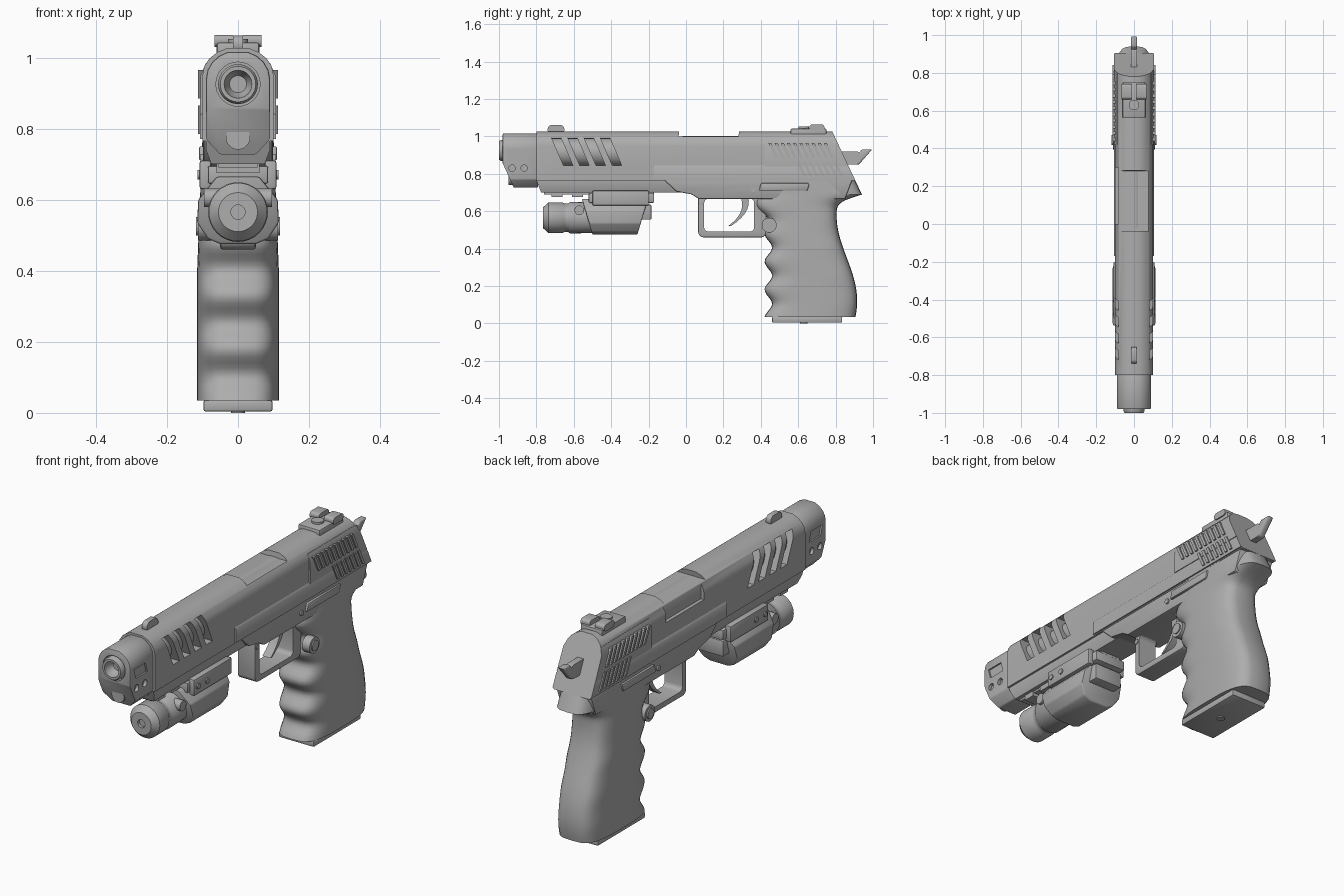
import bpy
import bmesh
from math import sin, cos, pi, copysign, radians

if "Cube" in bpy.data.objects:
    bpy.data.objects.remove(bpy.data.objects["Cube"])

SIDES = (-1, 1)
BORE_HEIGHT = .925
LAMP_HEIGHT = .565
SOFT = .006

grey = bpy.data.materials.new("gunmetal_grey")
grey.use_nodes = True
grey.diffuse_color = (.42, .42, .42, 1)
shader = grey.node_tree.nodes["Principled BSDF"]
shader.inputs["Base Color"].default_value = grey.diffuse_color


def activate(part):
    bpy.ops.object.select_all(action="DESELECT")
    part.select_set(True)
    bpy.context.view_layer.objects.active = part


def shade(part):
    activate(part)
    bpy.ops.object.shade_smooth_by_angle(angle=radians(40))


def skin(name, rings, bevel=0):
    """Skin a stack of equal-length rings and cap both ends."""
    bm = bmesh.new()
    loops = [[bm.verts.new(point) for point in ring] for ring in rings]
    for lower, upper in zip(loops, loops[1:]):
        for i in range(len(lower)):
            bm.faces.new((lower[i - 1], lower[i], upper[i], upper[i - 1]))
    bm.faces.new(loops[0])
    bm.faces.new(loops[-1])
    bmesh.ops.recalc_face_normals(bm, faces=bm.faces)
    mesh = bpy.data.meshes.new(name)
    bm.to_mesh(mesh)
    bm.free()
    mesh.materials.append(grey)
    part = bpy.data.objects.new(name, mesh)
    bpy.context.collection.objects.link(part)
    activate(part)
    if bevel:
        modifier = part.modifiers.new("bevel", "BEVEL")
        modifier.width = bevel
        modifier.segments = 2
        bpy.ops.object.modifier_apply(modifier=modifier.name)
    shade(part)
    return part


def cut(target, *cutters):
    for cutter in cutters:
        activate(target)
        modifier = target.modifiers.new("cut", "BOOLEAN")
        modifier.object = cutter
        modifier.solver = "EXACT"
        bpy.ops.object.modifier_apply(modifier=modifier.name)
        bpy.data.objects.remove(cutter)
    shade(target)


def side(name, outline, inner, outer, bevel=0):
    """Side outline (y, z) extruded between two x positions."""
    return skin(name, [[(x, y, z) for y, z in outline] for x in (inner, outer)], bevel)


def wide(name, outline, half, bevel=0):
    return side(name, outline, -half, half, bevel)


def slab(front, back, foot, top, lean=0):
    """Parallelogram outline whose foot is shifted by lean."""
    return [(front, top), (back, top), (back + lean, foot), (front + lean, foot)]


def rounded(front, back, foot, top, radius):
    """Rectangle outline with round corners."""
    outline = []
    for k in range(24):
        a = 2 * pi * (k + .5) / 24
        y = back - radius if cos(a) > 0 else front + radius
        z = top - radius if sin(a) > 0 else foot + radius
        outline.append((y + radius * cos(a), z + radius * sin(a)))
    return outline


def disc(y, z, radius):
    return rounded(y - radius, y + radius, z - radius, z + radius, radius)


def dome(half, top, foot):
    """Right half of a round-topped cross-section."""
    arc = [pi / 10 * k for k in range(1, 6)]
    return [(half * sin(a), top - .08 * (1 - cos(a))) for a in arc] + [(half, foot)]


def section(name, half, front, back, bevel=0):
    """Mirrored cross-section (x, z) swept between two end rules."""
    outline = half + [(-x, z) for x, z in reversed(half)]
    return skin(name, [[(x, end(z), z) for x, z in outline] for end in (front, back)], bevel)


def turned(name, stations, height):
    """Lathe along y from (y, radius) stations."""
    turn = [pi * k / 16 for k in range(32)]
    return skin(name, [[(r * cos(a), y, height + r * sin(a)) for a in turn]
                       for y, r in stations])


def button(name, y, radius, foot, top):
    """Upright round button."""
    return skin(name, [[(v, u, z) for u, v in disc(y, 0, radius)] for z in (foot, top)])


def at(y):
    return lambda z: y


def rear(z):
    """Sloping back of the slide and frame."""
    return .785 + (1.02 - z) * .47


# Slide with vents and ejection port
slide = section("slide", dome(.1, 1.03, .765), at(-.8), rear)
for k in range(4):
    start = -.72 + k * .087
    cut(slide, wide("vent_cutter", slab(start, start + .05, .845, .995, .065), .2))
cut(slide,
    wide("port_cutter", slab(-.01, .31, 1, 1.2, -.03), .2),
    side("side_port_cutter", slab(0, .3, .92, 1.2), -.2, -.082),
    wide("hammer_slot_cutter", slab(.8, 1.1, .79, .95), .02))
turned("barrel", [(-.82, .075), (0, .075)], .915)
section("chamber_block", dome(.06, 1.006, .9), at(-.02), at(.33))

# Raised rear flanks with slanted serrations
section("slide_flank", [(.1, .845), (.107, .835), (.107, .77)], at(-.17), rear)
section("slide_rear_panel", [(.09, .985), (.105, .95), (.107, .84)], at(.42), rear)


def serrations(name, count, start, foot, top):
    for k in range(count):
        y = start + k * .033
        wide(name, slab(y, y + .016, foot, top, .038), .113)


serrations("upper_serration", 10, .44, .885, .965)
serrations("lower_serration", 7, .59, .785, .865)

# Muzzle block with side pockets and slanted chin
muzzle = section("muzzle_block", dome(.09, 1.02, .77) + [(.05, .727)], at(-.98), at(-.79), SOFT)
cut(muzzle,
    wide("chin_cutter", [(-1, .9), (-.9, .68), (-1, .68)], .2),
    turned("bore_cutter", [(-1.1, .062), (-.95, .062)], BORE_HEIGHT))
for s in SIDES:
    cut(muzzle, side("pocket_cutter", slab(-.95, -.86, .88, .93, .015), s * .082, s * .2))
    for y in (-.93, -.865):
        cut(muzzle, side("hole_cutter", disc(y, .83, .017), s * .075, s * .2))
tip = turned("muzzle_tip", [(-.9, .056), (-.99, .056), (-1, .05)], BORE_HEIGHT)
cut(tip, turned("bore_cutter", [(-1.1, .042), (-.97, .038), (-.93, .01)], BORE_HEIGHT))
turned("guide_rod", [(-.9, .034), (-.95, .034)], .775)

# Sights
wide("front_sight", rounded(-.74, -.65, 1.01, 1.062, .025), .014)
wide("rear_sight_base", slab(.56, .75, 1, 1.042), .06, SOFT)
button("sight_screw", .63, .028, 1.03, 1.052)
for s in SIDES:
    side("rear_sight_leaf", rounded(.66, .74, 1.03, 1.064, .015), s * .014, s * .066)

# Hammer
wide("hammer_arm", rounded(.8, .93, .85, .92, .02), .017)
wide("hammer_spur", slab(.94, .995, .85, .93, -.07), .017, SOFT)

# Frame, dust cover and accessory rail
section("dust_cover", [(.09, .765), (.09, .74), (.075, .7)],
        lambda z: -.8 + (.765 - z) * .4, at(.1))
wide("frame", [(-.12, .77), (-.05, .705), (.03, .69), (.07, .665), (.85, .665), (.89, .77)],
     .098, SOFT)
wide("rail", slab(-.76, -.17, .69, .73), .055)
for k in range(5):
    y = -.72 + k * .11
    wide("rail_tooth", slab(y, y + .06, .675, .71), .06)

# Trigger guard and trigger
guard = wide("trigger_guard", rounded(.065, .43, .46, .72, .03), .05, SOFT)
cut(guard, wide("guard_cutter", rounded(.097, .365, .49, .668, .025), .2))
steps = [k / 8 for k in range(9)]
blade_front = [(.285 - .06 * t ** 3 + .02 * sin(pi * t), .7 - .18 * t) for t in steps]
blade_back = [(y + .045 - .03 * t, z) for (y, z), t in zip(blade_front, steps)]
wide("trigger", blade_front + blade_back[::-1], .022)


# Grip with finger grooves and a flared tang
def grip_ring(z):
    front = .44 - .02 * cos(2 * pi * (z - .18) / .15) - max(0, z - .5) * .35
    swell = .86 + .055 * cos(pi * (z - .12) / .46)
    tang = .14 * (max(0, z - .6) / .09) ** 3
    back = min(swell + tang, rear(z))
    half = .115 - max(0, z - .4) * .04
    ring = []
    for k in range(32):
        c, s = cos(pi * k / 16), sin(pi * k / 16)
        ring.append((copysign(abs(c) ** .55, c) * half,
                     (front + back) / 2 + copysign(abs(s) ** .6, s) * (back - front) / 2, z))
    return ring


skin("grip", [grip_ring(.035 + .73 * k / 48) for k in range(49)])
wide("magazine_base", slab(.46, .835, .004, .036), .097, SOFT)
button("magazine_pin", .63, .02, 0, .02)

# Controls on both sides
for s in SIDES:
    side("magazine_release", disc(.445, .525, .04), s * .07, s * .112)
    side("magazine_release_cap", disc(.445, .525, .026), s * .1, s * .118)
    side("frame_pin", disc(.36, .715, .013), s * .09, s * .105)
    side("guard_pin", disc(.08, .64, .012), s * .04, s * .054)
    side("slide_stop", slab(.4, .66, .71, .75, -.01), s * .09, s * .11, SOFT)

# Tactical light: lamp, body, clamp and screws
lamp = turned("lamp", [(-.765, .055), (-.735, .082), (-.66, .082), (-.65, .076),
                       (-.63, .076), (-.62, .084), (-.4, .08)], LAMP_HEIGHT)
cut(lamp, turned("lens_cutter", [(-.8, .02), (-.75, .02)], LAMP_HEIGHT))
section("light_body", [(.06, .665), (.112, .6), (.115, .535), (.085, .49), (.05, .475)],
        lambda z: -.5 - (z - .475) * .3, lambda z: -.26 + (z - .475) * .3, SOFT)
wide("light_tail", slab(-.3, -.185, .555, .635), .075, SOFT)
wide("light_clamp", slab(-.52, -.17, .645, .695), .085, SOFT)
for s in SIDES:
    side("clamp_jaw", slab(-.5, -.2, .63, .71), s * .075, s * .108, SOFT)
    side("light_screw", disc(-.57, .605, .026), s * .05, s * .095)
    for y in (-.47, -.4):
        side("clamp_screw", disc(y, .67, .013), s * .1, s * .114)
